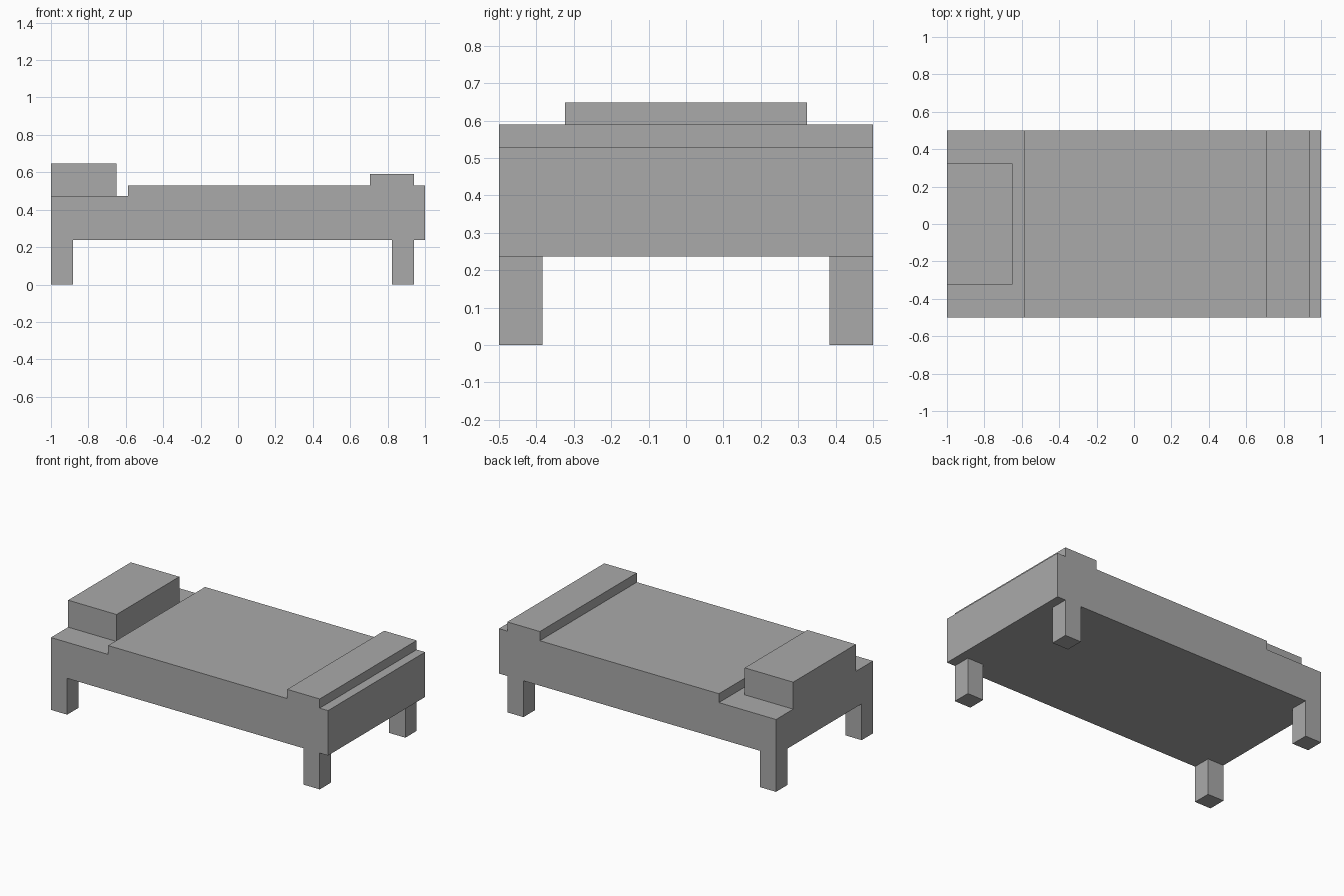
import bpy
import bmesh

cube = bpy.data.objects.get("Cube")
if cube:
    bpy.data.objects.remove(cube, do_unlink=True)

grey = bpy.data.materials.new("plain grey")
grey.use_nodes = True
grey.diffuse_color = (0.4, 0.4, 0.4, 1)
grey.node_tree.nodes["Principled BSDF"].inputs["Base Color"].default_value = (0.4, 0.4, 0.4, 1)


def extrude_profile(name, profile, y0, y1):
    """Extrude an x-z outline along y into a flat-shaded solid."""
    bm = bmesh.new()
    face = bm.faces.new([bm.verts.new((x, y0, z)) for x, z in profile])
    result = bmesh.ops.extrude_face_region(bm, geom=[face])
    moved = [g for g in result["geom"] if isinstance(g, bmesh.types.BMVert)]
    bmesh.ops.translate(bm, verts=moved, vec=(0, y1 - y0, 0))
    bmesh.ops.recalc_face_normals(bm, faces=bm.faces)
    mesh = bpy.data.meshes.new(name)
    bm.to_mesh(mesh)
    bm.free()
    mesh.materials.append(grey)
    obj = bpy.data.objects.new(name, mesh)
    bpy.context.collection.objects.link(obj)
    return obj


def box(name, x0, x1, y0, y1, z0, z1):
    return extrude_profile(name, [(x0, z0), (x1, z0), (x1, z1), (x0, z1)], y0, y1)


# Bed body: frame, raised blanket and folded band at the foot
extrude_profile("bed_body", [
    (-1, 0.237), (1, 0.237), (1, 0.53), (0.94, 0.53), (0.94, 0.59),
    (0.705, 0.59), (0.705, 0.53), (-0.588, 0.53), (-0.588, 0.472), (-1, 0.472),
], -0.5, 0.5)

# Pillow at the head end
box("pillow", -1, -0.65, -0.323, 0.323, 0.472, 0.648)

# Four legs, the foot pair set slightly inward
for end, x in (("head", -1), ("foot", 0.823)):
    for side, y in (("right", -0.5), ("left", 0.383)):
        box(f"{end}_leg_{side}", x, x + 0.117, y, y + 0.117, 0, 0.237)
